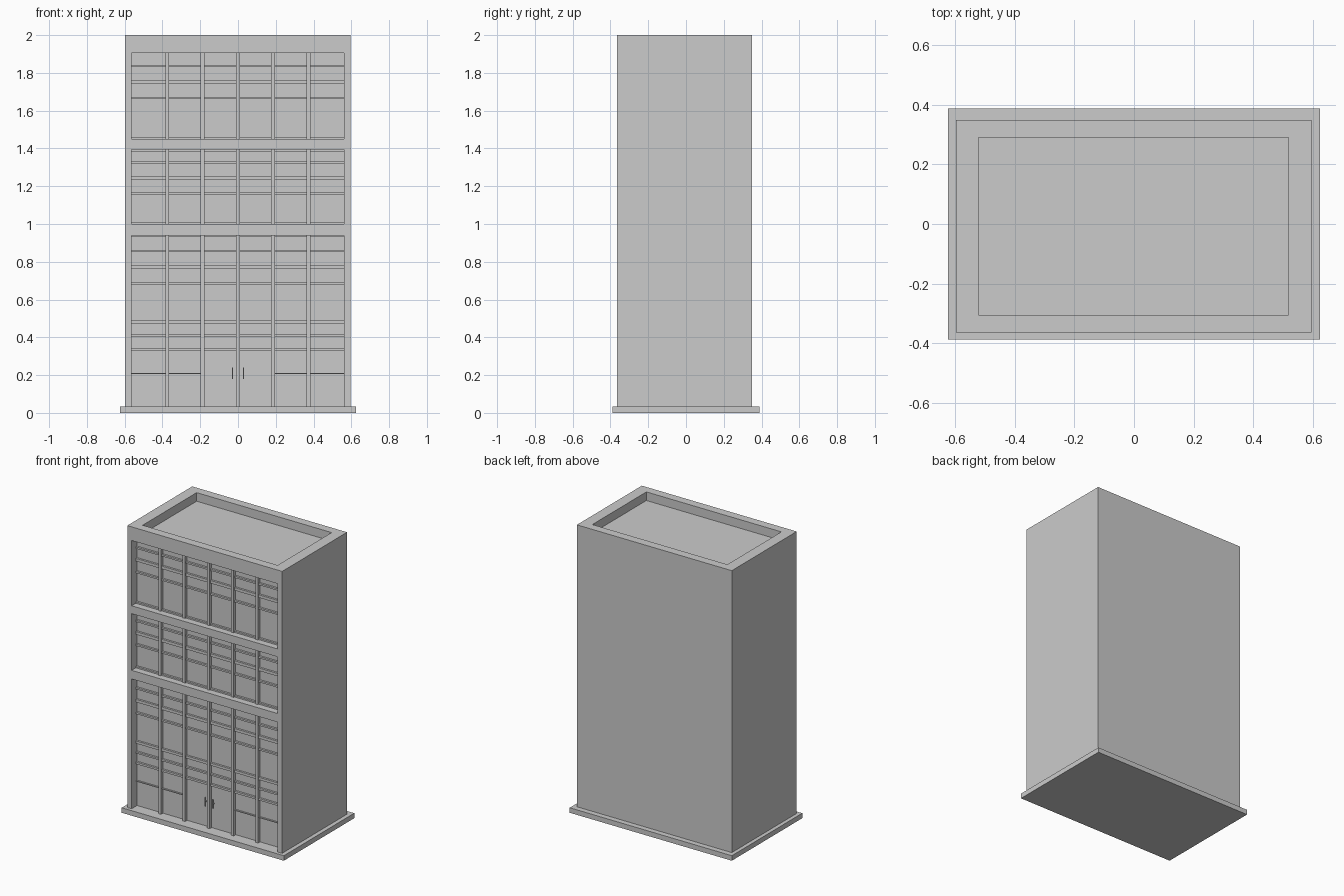
import bpy, bmesh
from mathutils import Matrix, Vector

if "Cube" in bpy.data.objects:
    bpy.data.objects.remove(bpy.data.objects["Cube"])


def boxes(name, bounds):
    """One object made of axis-aligned boxes (x0, x1, y0, y1, z0, z1)."""
    bm = bmesh.new()
    for x0, x1, y0, y1, z0, z1 in bounds:
        centre = Vector((x0 + x1, y0 + y1, z0 + z1)) / 2
        size = (x1 - x0, y1 - y0, z1 - z0, 1)
        bmesh.ops.create_cube(bm, size=1, matrix=Matrix.Translation(centre) @ Matrix.Diagonal(size))
    mesh = bpy.data.meshes.new(name)
    bm.to_mesh(mesh)
    bm.free()
    ob = bpy.data.objects.new(name, mesh)
    bpy.context.collection.objects.link(ob)
    return ob


FRONT, GLASS = -0.365, -0.305      # facade plane and recessed glazing plane
L, R = -0.565, 0.56                # glazing left and right
BASE = 0.035
MULLIONS = (-0.375, -0.188, 0.0, 0.186, 0.373)

# Each storey: bottom, top, transoms as (height, thickness)
STOREYS = {
    "upper": (1.45, 1.905, [(1.837, .012), (1.753, .02), (1.667, .012), (1.455, .01)]),
    "middle": (1.0, 1.395, [(1.39, .01), (1.327, .012), (1.243, .02), (1.16, .012), (1.005, .01)]),
    "lower": (BASE, 0.94, [(0.935, .01), (0.857, .012), (0.771, .02), (0.685, .012),
                           (0.482, .018), (0.41, .012), (0.337, .014)]),
}

# Ground slab
boxes("base_slab", [(-0.625, 0.625, -0.388, 0.388, 0, BASE)])

# Tower body with roof well and recessed window openings
body = boxes("tower_body", [(-0.598, 0.596, FRONT, 0.35, BASE, 2.0)])
cuts = [(-0.522, 0.519, -0.305, 0.29, 1.94, 2.1)]
for z0, z1, _ in STOREYS.values():
    cuts.append((L, R, FRONT - 0.1, GLASS, z0 if z0 > BASE else 0, z1))
cutter = boxes("opening_cutter", cuts)
cutter.hide_render = True
mod = body.modifiers.new("openings", "BOOLEAN")
mod.operation, mod.solver, mod.object = "DIFFERENCE", "EXACT", cutter
deps = bpy.context.evaluated_depsgraph_get()
body_mesh = bpy.data.meshes.new_from_object(body.evaluated_get(deps))
body.modifiers.clear()
body.data = body_mesh
bpy.data.objects.remove(cutter)

# Window grids
for name, (z0, z1, bars) in STOREYS.items():
    boxes(name + "_mullions", [(x - .01, x + .01, GLASS - .022, GLASS, z0, z1) for x in MULLIONS])
    boxes(name + "_transoms", [(L, R, GLASS - .014, GLASS, z - t / 2, z + t / 2) for z, t in bars])

# Low rails in the outer ground-floor bays
boxes("ground_rails", [(L, MULLIONS[1], GLASS - .01, GLASS, .206, .212),
                       (MULLIONS[3], R, GLASS - .01, GLASS, .206, .212)])

# Entrance door pulls: a vertical grip and a short bracket on each leaf
pulls = []
for s in (-1, 1):
    x = s * 0.03
    pulls += [(x - .003, x + .003, GLASS - .018, GLASS - .012, .18, .24),
              (x - .003, x + .003, GLASS - .012, GLASS, .207, .213)]
boxes("door_pulls", pulls)
